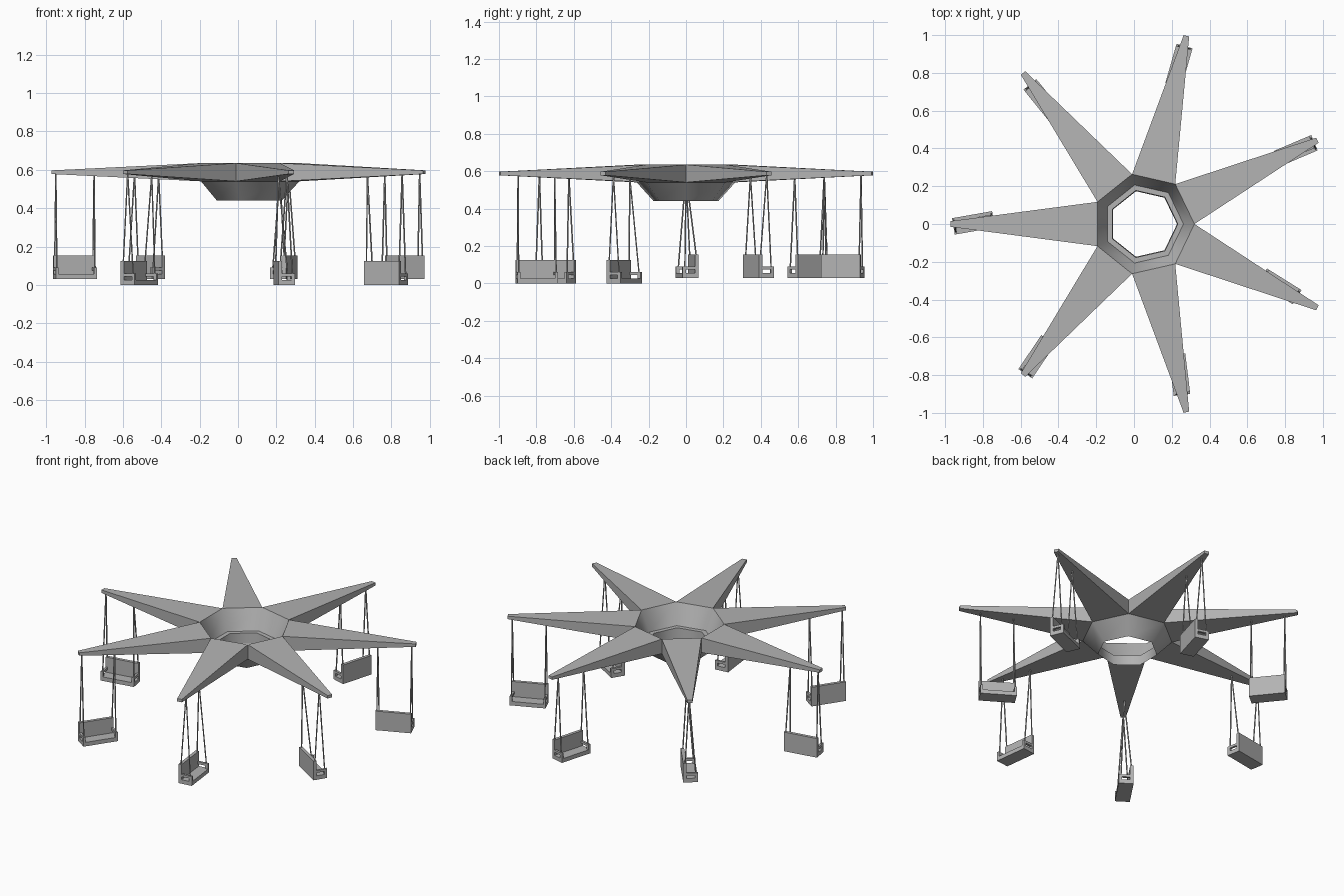
import bpy, bmesh
from math import cos, sin, pi, radians
from mathutils import Vector, Matrix

if "Cube" in bpy.data.objects:
    bpy.data.objects.remove(bpy.data.objects["Cube"])

N = 7
CX = 0.05          # hub axis offset in x
TIP_R = 1.022

# Mid grey paint for every part
GREY = bpy.data.materials.new("grey_paint")
GREY.diffuse_color = (0.45, 0.45, 0.45, 1)
GREY.use_nodes = True
GREY.node_tree.nodes["Principled BSDF"].inputs["Base Color"].default_value = GREY.diffuse_color

def polar(r, a, z):
    return Vector((CX + r * cos(a), r * sin(a), z))

def finish(bm, name):
    bmesh.ops.recalc_face_normals(bm, faces=bm.faces)
    me = bpy.data.meshes.new(name)
    bm.to_mesh(me)
    bm.free()
    me.materials.append(GREY)
    ob = bpy.data.objects.new(name, me)
    bpy.context.collection.objects.link(ob)
    return ob

# Star canopy: seven tapered arms around a hollow, smooth-walled funnel hub
bm = bmesh.new()
profile = [(0.27, 0.635), (0.212, 0.507), (0.182, 0.507), (0.178, 0.44), (0.27, 0.54)]
rings = [[bm.verts.new(polar(r, 2 * pi * i / N, z)) for i in range(N)] for r, z in profile]
for a, b in zip(rings, rings[1:]):
    for i in range(N):
        j = (i + 1) % N
        bm.faces.new((a[i], a[j], b[j], b[i])).smooth = True
for ring in rings:
    for i in range(N):
        bm.edges.get((ring[i], ring[(i + 1) % N])).smooth = False
top, low = rings[0], rings[-1]
for i in range(N):
    j = (i + 1) % N
    ang = 2 * pi * (i + 0.5) / N
    side = Vector((-sin(ang), cos(ang), 0)) * 0.015
    tr, tl, br, bl = [bm.verts.new(polar(TIP_R, ang, z) + s * side)
                      for z in (0.597, 0.578) for s in (-1, 1)]
    bm.faces.new((top[i], tr, tl, top[j]))
    bm.faces.new((low[i], low[j], bl, br))
    bm.faces.new((top[i], low[i], br, tr))
    bm.faces.new((top[j], tl, bl, low[j]))
    bm.faces.new((tr, br, bl, tl))
finish(bm, "star_canopy")

# Bench seat: local x runs outward, local y faces forward
L, D = 0.216, 0.088

def box(bm, x0, x1, y0, y1, z0, z1):
    m = Matrix.Translation(((x0 + x1) / 2, (y0 + y1) / 2, (z0 + z1) / 2)) @ \
        Matrix.Diagonal((x1 - x0, y1 - y0, z1 - z0, 1))
    bmesh.ops.create_cube(bm, size=1, matrix=m)

def bench(name, mat):
    bm = bmesh.new()
    box(bm, -L/2, L/2, -D/2, D/2, 0, 0.026)                       # seat
    box(bm, -L/2, L/2, -D/2, -D/2 + 0.02, 0.026, 0.124)           # backrest
    for s in (-1, 1):                                             # armrest frames
        x0, x1 = sorted((s * L/2, s * (L/2 - 0.014)))
        box(bm, x0, x1, D/2 - 0.018, D/2, 0.026, 0.045)
        box(bm, x0, x1, -D/2 + 0.02, D/2, 0.045, 0.06)
    bm.transform(mat)
    finish(bm, name)

def rod(bm, p, q, r=0.004):
    d = q - p
    m = Matrix.Translation((p + q) / 2) @ d.to_track_quat('Z', 'Y').to_matrix().to_4x4()
    bmesh.ops.create_cone(bm, cap_ends=True, segments=6, radius1=r, radius2=r,
                          depth=d.length, matrix=m)

# Swings: arm angle (half steps), bench centre x, y, base z, heading in degrees
swings = [
    (0.5, 0.856, 0.388, 0.03, 23),
    (1.5, 0.238, 0.838, 0.03, 74),
    (2.5, -0.483, 0.655, 0.03, 129),
    (3.5, -0.850, 0.006, 0.03, 190),
    (4.5, -0.515, -0.703, 0.0, 236),
    (5.5, 0.241, -0.798, 0.0, -83),
    (6.5, 0.772, -0.330, 0.0, -32),
]
for k, (step, x, y, z, head) in enumerate(swings, 1):
    mat = Matrix.Translation((x, y, z)) @ Matrix.Rotation(radians(head), 4, 'Z')
    bench(f"bench_{k}", mat)
    ang = 2 * pi * step / N
    bm = bmesh.new()
    for s in (-1, 1):
        ex = s * (L/2 - 0.007)
        end = mat @ Vector((ex, 0, 0))
        r = (end.x - CX) * cos(ang) + end.y * sin(ang)
        anchor = polar(r, ang, 0.55 + 0.038 * (r - 0.243) / 0.78)
        for ly, lz in ((D/2 - 0.014, 0.055), (-D/2 + 0.012, 0.115)):
            rod(bm, mat @ Vector((ex, ly, lz)), anchor)
    finish(bm, f"bench_ropes_{k}")
